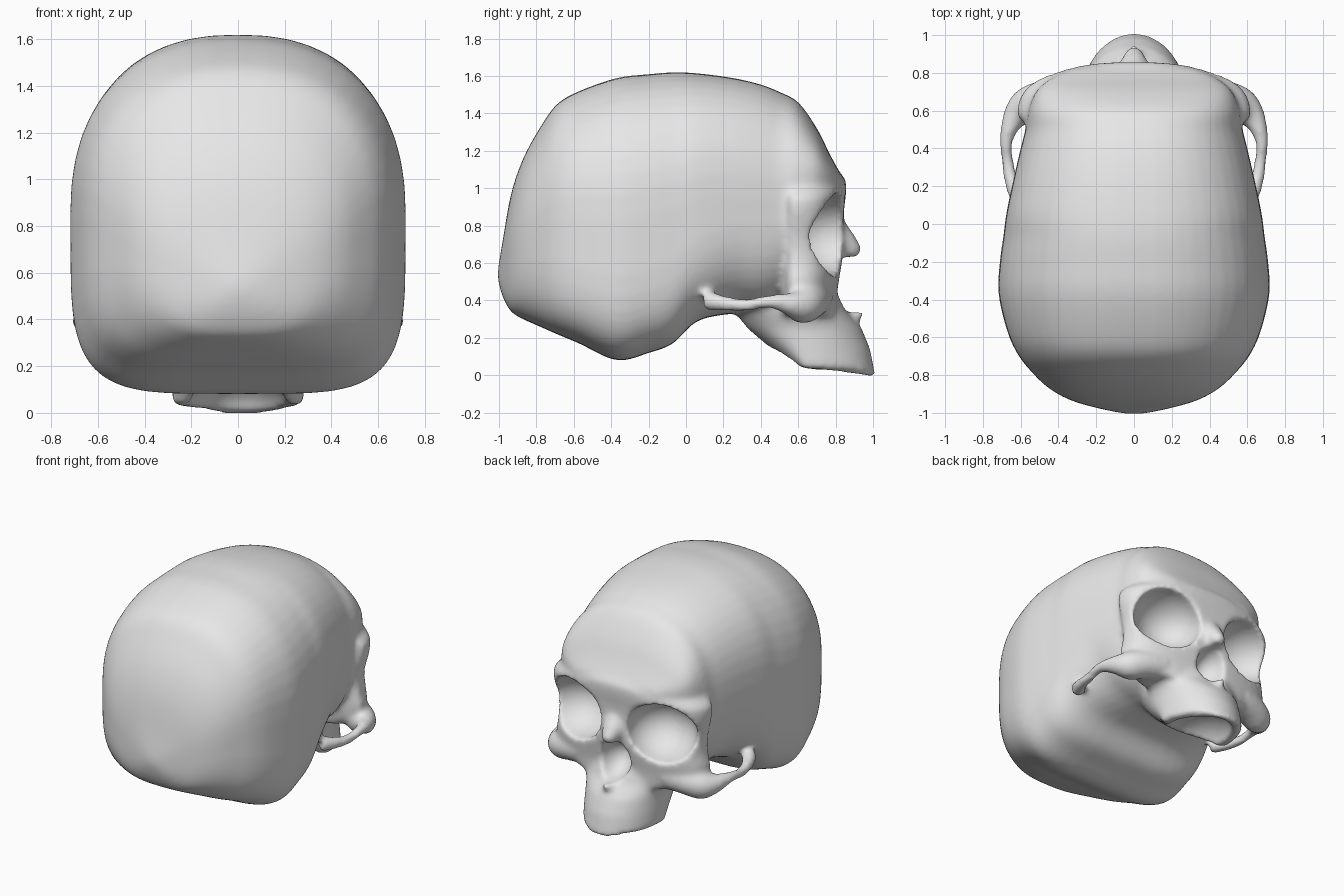
import bpy, bmesh
from math import sin, cos, pi, radians
from mathutils import Vector, Matrix

if "Cube" in bpy.data.objects:
    bpy.data.objects.remove(bpy.data.objects["Cube"])

SIDES = 48


def section(w, front, back, n_front, n_back):
    """Closed superellipse with different halves: list of (across, along)."""
    pts = []
    for i in range(SIDES):
        a = 2 * pi * i / SIDES
        c, s = cos(a), sin(a)
        n, depth = (n_front, front) if s >= 0 else (n_back, back)
        x = abs(c) ** (2 / n) * w * (1 if c >= 0 else -1)
        y = abs(s) ** (2 / n) * depth * (1 if s >= 0 else -1)
        pts.append((x, y))
    return pts


def blend(rows, steps=4):
    """Add in-between rows along a smooth spline."""
    rows = [Vector(r) for r in rows]
    out = []
    for i in range(len(rows) - 1):
        b, c = rows[i], rows[i + 1]
        a, d = rows[max(i - 1, 0)], rows[min(i + 2, len(rows) - 1)]
        for k in range(steps):
            t = k / steps
            out.append(b + (c - a) * (t / 2) + (2 * a - 5 * b + 4 * c - d) * (t * t / 2)
                       + (3 * b - a - 3 * c + d) * (t ** 3 / 2))
    return out + [rows[-1]]


def loft(bm, rings):
    """Skin a list of rings and close both ends."""
    rows = [[bm.verts.new(p) for p in ring] for ring in rings]
    for a, b in zip(rows, rows[1:]):
        for i in range(len(a)):
            j = (i + 1) % len(a)
            bm.faces.new((a[i], a[j], b[j], b[i]))
    bm.faces.new(rows[0])
    bm.faces.new(rows[-1])


def tube(bm, path, side=1):
    """Tapered round bar along (x, y, z, radius) points."""
    path = blend(path, 3)
    pts = [Vector((p[0] * side, p[1], p[2])) for p in path]
    rings = []
    for i, p in enumerate(pts):
        d = pts[min(i + 1, len(pts) - 1)] - pts[max(i - 1, 0)]
        q = d.to_track_quat('Z', 'Y')
        r = path[i][3]
        rings.append([p + q @ Vector((r * cos(2 * pi * k / 16), r * sin(2 * pi * k / 16), 0))
                      for k in range(16)])
    loft(bm, rings)


def ball(bm, centre, radii, turn=0):
    m = Matrix.Translation(centre) @ Matrix.Rotation(radians(turn), 4, 'Z') @ Matrix.Diagonal((*radii, 1))
    bmesh.ops.create_icosphere(bm, subdivisions=4, radius=1, matrix=m)


def to_object(bm, name):
    bmesh.ops.recalc_face_normals(bm, faces=bm.faces)
    mesh = bpy.data.meshes.new(name)
    bm.to_mesh(mesh)
    bm.free()
    ob = bpy.data.objects.new(name, mesh)
    bpy.context.scene.collection.objects.link(ob)
    return ob


bone = bmesh.new()

# Braincase: upright sections, back to forehead (y, bottom, top, half width, squareness below)
CRANIUM = [
    (-1.005, .51, .57, .04, 3), (-.98, .42, .72, .17, 3), (-.935, .34, .97, .33, 3),
    (-.87, .3, 1.16, .45, 3.2), (-.78, .26, 1.325, .545, 3.8), (-.69, .22, 1.45, .615, 4.3),
    (-.57, .17, 1.52, .67, 4.5), (-.37, .08, 1.59, .717, 4.5), (-.2, .12, 1.61, .71, 4.5),
    (-.07, .17, 1.62, .692, 4.5), (.06, .29, 1.615, .675, 4), (.25, .33, 1.59, .635, 3),
    (.4, .34, 1.555, .6, 3), (.5, .38, 1.515, .575, 3), (.6, .55, 1.46, .56, 3),
    (.7, .8, 1.32, .52, 3), (.77, .92, 1.18, .44, 3), (.825, .98, 1.08, .32, 3)]
rings = []
for y, zb, zt, w, low in blend(CRANIUM):
    mid, half = (zb + zt) / 2, (zt - zb) / 2
    rings.append([(x, y, mid + z) for x, z in section(w, half, half, 2.35, low)])
loft(bone, rings)

# Upper face with brow and cheeks: level sections (z, half width, front y)
FACE = [(1.13, .32, .77), (1.05, .47, .85), (.97, .6, .855), (.88, .615, .845),
        (.72, .58, .84), (.6, .58, .835), (.5, .6, .82), (.41, .57, .81), (.32, .42, .82)]
loft(bone, [[(x, .58 + y, z) for x, y in section(w, f - .58, .08, 2.5, 2.5)]
            for z, w, f in blend(FACE)])

# Upper jaw, lowest at its front lip (z, half width, front y, back y)
JAW = [(.5, .33, .8, .3), (.34, .32, .865, .26), (.25, .29, .94, .33),
       (.14, .285, .985, .46), (.035, .28, 1.015, .6)]
loft(bone, [[(x, .65 + y, z - (.45 * max(0, y - .25) if z < .1 else 0))
             for x, y in section(w, f - .65, .65 - b, 2, 2.3)]
            for z, w, f, b in JAW])

# Nasal bones and nasal spine
tube(bone, [(0, .7, .94, .13), (0, .75, .8, .1), (0, .85, .7, .075), (0, .925, .65, .035)])
tube(bone, [(0, .8, .28, .08), (0, .88, .305, .05), (0, .945, .34, .02)])

# Cheekbones and arches running back to the temples
for s in (1, -1):
    tube(bone, [(.34, .69, .42, .1), (.47, .665, .4, .1), (.57, .62, .375, .1),
                (.635, .56, .38, .065), (.675, .45, .395, .037), (.668, .32, .375, .034),
                (.64, .2, .385, .042), (.59, .11, .4, .055)], s)

skull = to_object(bone, "skull")

# Cutters: eye sockets, nose opening and palate hollow
cut = bmesh.new()
for s in (1, -1):
    ball(cut, (.355 * s, .80, .755), (.245, .27, .215), -35 * s)
ball(cut, (0, .89, .485), (.125, .22, .15))
ball(cut, (0, .63, -.01), (.22, .32, .19))
cutter = to_object(cut, "hollow_cutter")
cutter.hide_render = True


# Fuse the parts, carve the hollows, then soften the joins
def remesh(size):
    mod = skull.modifiers.new("fuse", 'REMESH')
    mod.mode = 'VOXEL'
    mod.voxel_size = size


remesh(.017)
carve = skull.modifiers.new("carve", 'BOOLEAN')
carve.operation = 'DIFFERENCE'
carve.solver = 'EXACT'
carve.object = cutter
remesh(.016)
soft = skull.modifiers.new("soften", 'SMOOTH')
soft.factor = .5
soft.iterations = 8

bpy.context.view_layer.update()
deps = bpy.context.evaluated_depsgraph_get()
mesh = bpy.data.meshes.new_from_object(skull.evaluated_get(deps))
skull.modifiers.clear()
skull.data = mesh
mesh.name = "skull"
mesh.shade_smooth()
bpy.data.objects.remove(cutter)

# Plain bone colour
mat = bpy.data.materials.new("bone_grey")
mat.use_nodes = True
colour = (.8, .8, .8, 1)
mat.diffuse_color = colour
mat.node_tree.nodes["Principled BSDF"].inputs["Base Color"].default_value = colour
mesh.materials.clear()
mesh.materials.append(mat)
